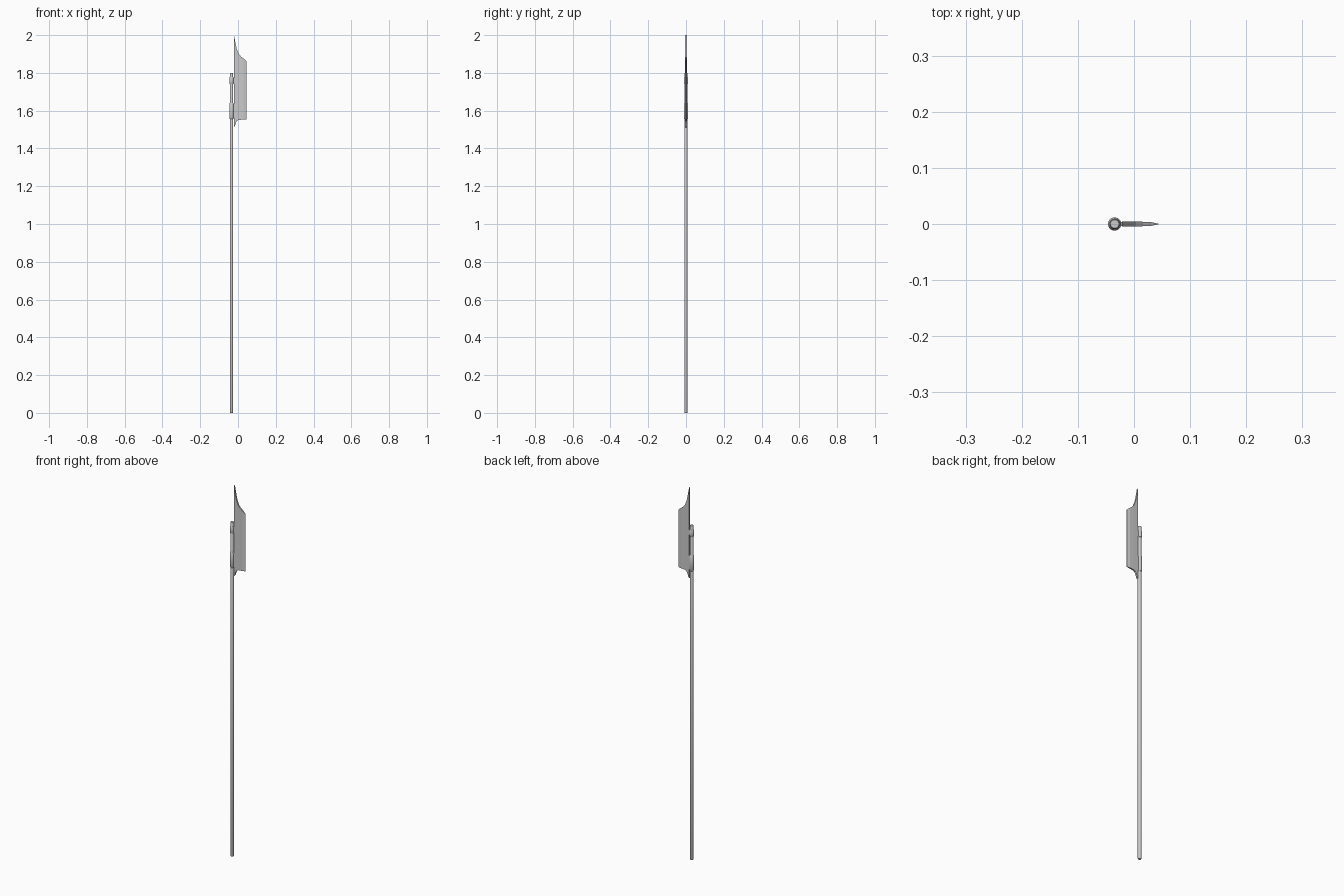
import bpy, bmesh, math

if "Cube" in bpy.data.objects:
    bpy.data.objects.remove(bpy.data.objects["Cube"])

AX = -0.0345  # shaft axis


def finish(name, bm, smooth=True):
    bmesh.ops.recalc_face_normals(bm, faces=bm.faces)
    me = bpy.data.meshes.new(name)
    bm.to_mesh(me)
    bm.free()
    ob = bpy.data.objects.new(name, me)
    bpy.context.collection.objects.link(ob)
    if smooth:
        bpy.ops.object.select_all(action='DESELECT')
        ob.select_set(True)
        bpy.context.view_layer.objects.active = ob
        bpy.ops.object.shade_smooth_by_angle(angle=math.radians(35))
    return ob


def lathe(name, profile, n=32):
    """Turn (radius, z) points about the shaft axis, with capped ends."""
    bm = bmesh.new()
    rings = [[bm.verts.new((AX + r * math.cos(2 * math.pi * i / n),
                            r * math.sin(2 * math.pi * i / n), z))
              for i in range(n)] for r, z in profile]
    for a, b in zip(rings, rings[1:]):
        for i in range(n):
            j = (i + 1) % n
            bm.faces.new((a[i], a[j], b[j], b[i]))
    bm.faces.new(rings[0])
    bm.faces.new(rings[-1])
    return finish(name, bm)


def box(name, x0, x1, hy, z0, z1):
    bm = bmesh.new()
    bmesh.ops.create_cube(bm, size=1)
    for v in bm.verts:
        v.co = ((x0 + x1) / 2 + v.co.x * (x1 - x0), v.co.y * 2 * hy,
                (z0 + z1) / 2 + v.co.z * (z1 - z0))
    return finish(name, bm, False)


# long wooden shaft with slightly eased ends
lathe("shaft", [(0.0075, 0), (0.009, 0.003), (0.009, 1.797), (0.0075, 1.8)])

# two collars holding the blade, each with a tab bridging to its spine
for name, z0, z1 in (("lower_collar", 1.556, 1.64), ("upper_collar", 1.74, 1.777)):
    lathe(name, [(0.0095, z0), (0.0118, z0 + 0.004),
                 (0.0118, z1 - 0.004), (0.0095, z1)])
    box(name + "_tab", AX + 0.006, -0.016, 0.004, z0 + 0.004, z1 - 0.004)

# blade: columns of (x, half thickness, bottom z, top z), thinning to the edge
columns = [(-0.021, 0.0042, 1.512, 2.0), (-0.017, 0.0042, 1.518, 1.978),
           (-0.012, 0.0042, 1.533, 1.95), (-0.006, 0.0042, 1.546, 1.925),
           (0.004, 0.0042, 1.551, 1.9), (0.016, 0.0040, 1.552, 1.886),
           (0.028, 0.0038, 1.553, 1.877), (0.0445, 0.0003, 1.553, 1.863)]
bm = bmesh.new()
loops = [[bm.verts.new(p) for p in ((x, -t, b), (x, t, b), (x, t, c), (x, -t, c))]
         for x, t, b, c in columns]
for a, b in zip(loops, loops[1:]):
    for i in range(4):
        j = (i + 1) % 4
        bm.faces.new((a[i], a[j], b[j], b[i]))
bm.faces.new(loops[0])
bm.faces.new(loops[-1])
finish("blade", bm, False)
